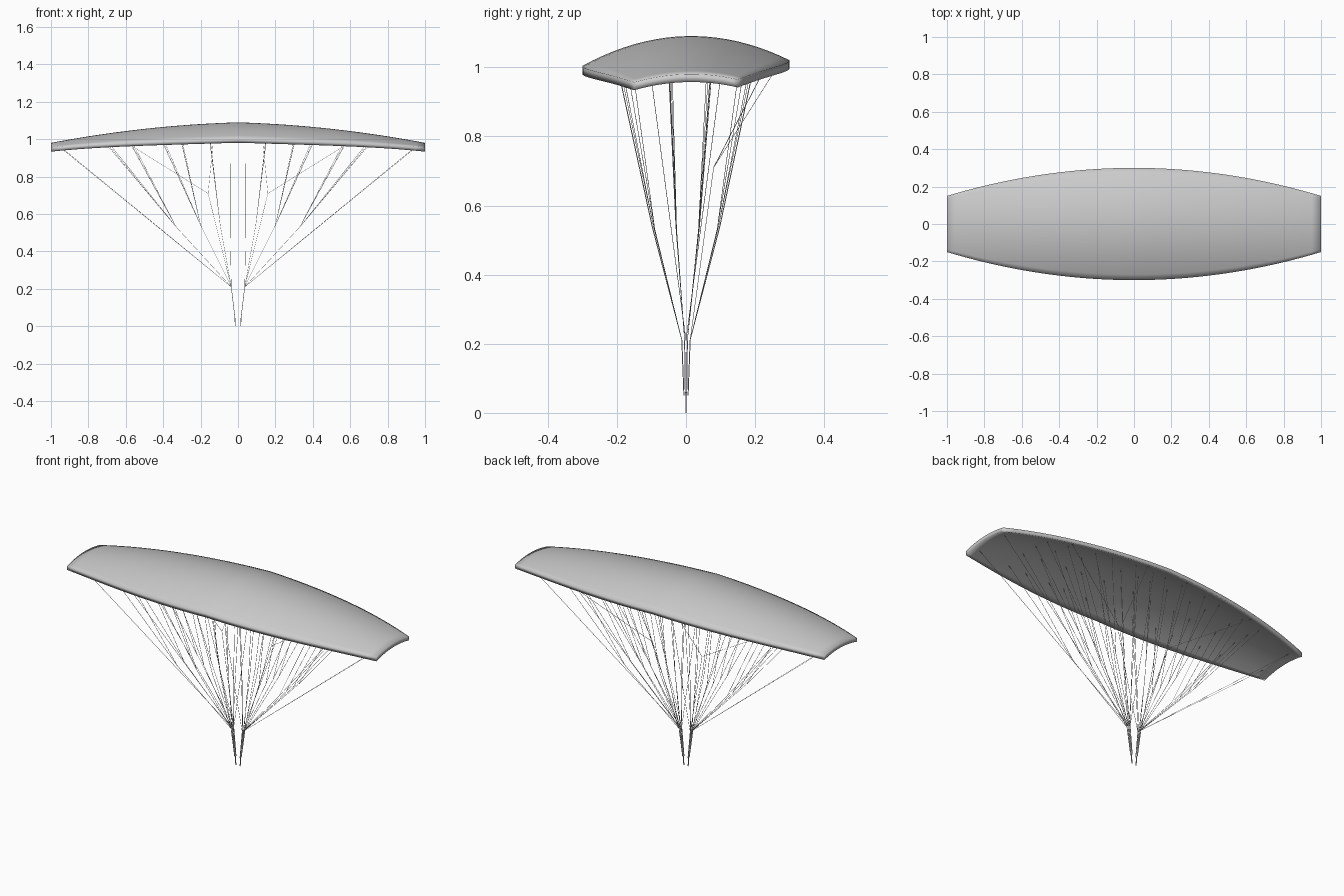
import bpy, bmesh
from mathutils import Vector

if "Cube" in bpy.data.objects:
    bpy.data.objects.remove(bpy.data.objects["Cube"])


def material(name, c):
    m = bpy.data.materials.new(name)
    m.diffuse_color = (*c, 1)
    m.use_nodes = True
    m.node_tree.nodes["Principled BSDF"].inputs["Base Color"].default_value = m.diffuse_color
    return m


FABRIC = material("light grey", (0.6, 0.6, 0.6))
THICK = 0.023


def half_chord(x):
    return 0.30 - 0.15 * x * x


def top_z(x, y):
    return 1.09 - 0.03 * abs(x) - 0.08 * x * x - 0.867 * y * y + 0.027 * y


def under(x, f):
    """Point on the underside at span x and chord fraction f (-1 front, 1 rear)."""
    y = f * half_chord(x)
    return (x, y, top_z(x, y) - THICK)


def finish(bm, name, smooth):
    bmesh.ops.recalc_face_normals(bm, faces=bm.faces)
    for f in bm.faces:
        f.smooth = smooth
    me = bpy.data.meshes.new(name)
    bm.to_mesh(me)
    bm.free()
    me.materials.append(FABRIC)
    bpy.context.collection.objects.link(bpy.data.objects.new(name, me))


# Arched canopy: a closed, soft-edged shell following the span and chord curves
def build_canopy(nx=40, ny=20):
    bm = bmesh.new()
    rings = []
    for i in range(nx + 1):
        x = -1 + 2 * i / nx
        fs = [-1 + 2 * j / ny for j in range(ny + 1)]
        low = [Vector(under(x, f)) for f in fs]
        high = [p + Vector((0, 0, THICK)) for p in low]
        rings.append([bm.verts.new(p) for p in high + low[::-1]])
    n = len(rings[0])
    for a, b in zip(rings, rings[1:]):
        for k in range(n):
            bm.faces.new((a[k], b[k], b[(k + 1) % n], a[(k + 1) % n]))
    for r in (rings[0], rings[-1]):
        for k in range(ny):
            bm.faces.new((r[k], r[k + 1], r[n - 2 - k], r[n - 1 - k]))
    finish(bm, "canopy", True)


# Thin square-section cords running along a list of paths
def cords(name, paths, r):
    bm = bmesh.new()
    for path in paths:
        for p, q in zip(path, path[1:]):
            p, q = Vector(p), Vector(q)
            d = (q - p).normalized()
            u = d.cross(Vector((0, 1, 0))).normalized() * r
            v = d.cross(u).normalized() * r
            ends = [[bm.verts.new(c + o) for o in (u + v, v - u, -u - v, u - v)]
                    for c in (p, q)]
            for k in range(4):
                m = (k + 1) % 4
                bm.faces.new((ends[0][k], ends[0][m], ends[1][m], ends[1][k]))
            bm.faces.new(ends[0][::-1])
            bm.faces.new(ends[1])
    finish(bm, name, False)


build_canopy()

# Line rows: riser y, branch y, attachment chord fraction
ROWS = [(-0.012, -0.10, -0.68), (-0.004, -0.03, -0.18),
        (0.004, 0.04, 0.27), (0.012, 0.10, 0.68)]
# Branch x and z, with the span positions fed from it
FANS = [(0.042, 0.54, (0.04,)), (0.095, 0.54, (0.155,)),
        (0.20, 0.54, (0.31, 0.415)), (0.33, 0.53, (0.585, 0.71))]

for side, label in ((-1, "left"), (1, "right")):
    lines, risers = [], []
    for ry, by, f in ROWS:
        start = (side * 0.036, ry, 0.21)
        risers.append([(side * 0.017, ry * 0.5, 0.05), start])
        for bx, bz, tops in FANS:
            node = (side * bx, by * (1 - 0.3 * bx), bz)
            lines.append([start, node])
            lines += [[node, under(side * t, f)] for t in tops]
    # Wing tip lines
    for f in (-0.6, 0.6):
        lines.append([(side * 0.036, 0, 0.21), under(side * 0.95, f)])
    # Brake lines
    node = (side * 0.16, 0.08, 0.71)
    lines.append([(side * 0.036, 0.012, 0.21), node])
    lines += [[node, under(side * t, 0.9)] for t in (0.13, 0.60)]
    cords(label + "_lines", lines, 0.0007)
    # Riser straps and the harness loop below them
    cords(label + "_risers", risers, 0.0014)
    cords(label + "_harness_loop",
          [[(side * 0.014, 0, 0), (side * 0.017, 0, 0.05)]], 0.002)
